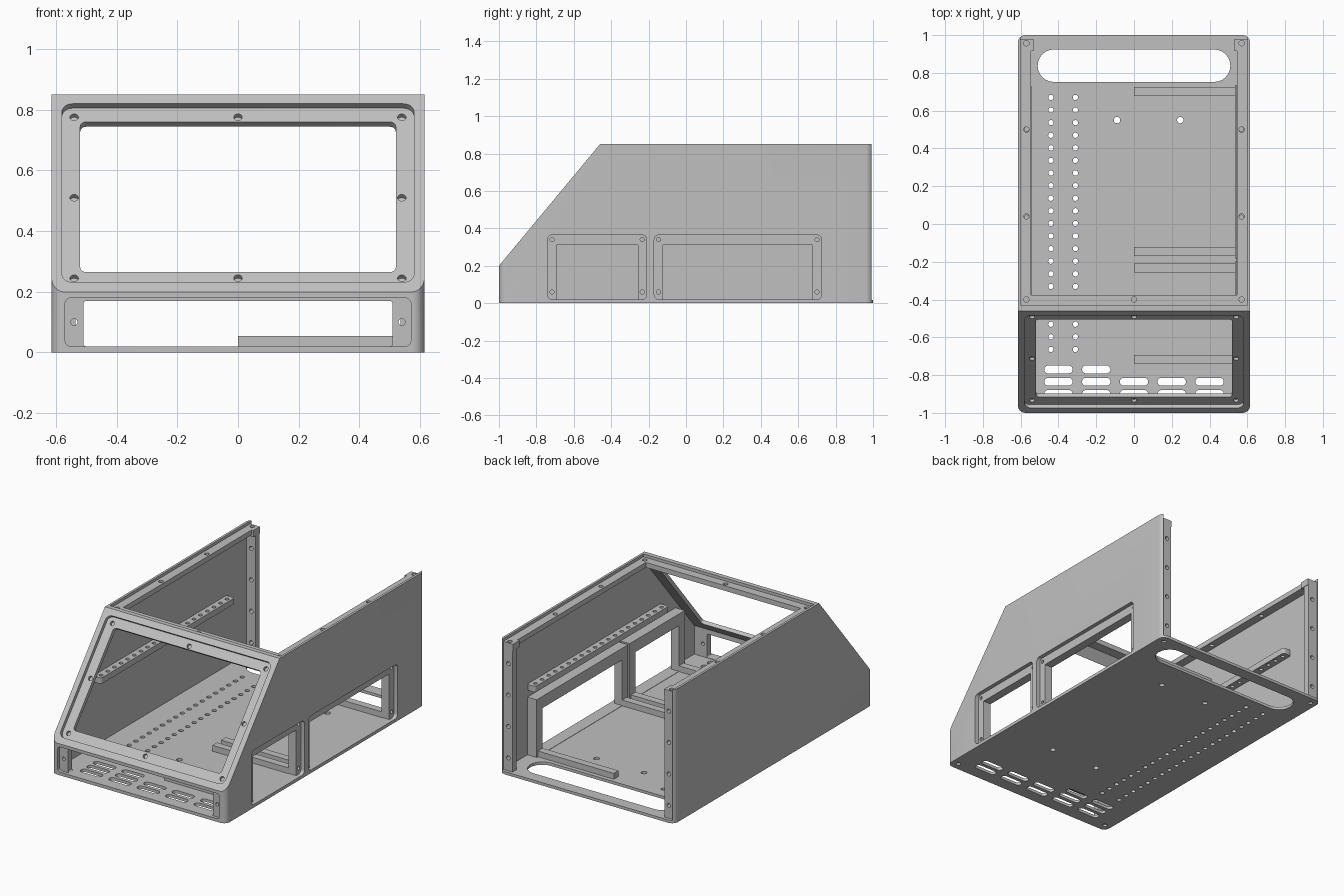
import bpy, bmesh, math
from mathutils import Matrix, Vector

if "Cube" in bpy.data.objects:
    bpy.data.objects.remove(bpy.data.objects["Cube"])

grey = bpy.data.materials.new("plain grey")
grey.use_nodes = True
colour = (0.53, 0.53, 0.53, 1)
grey.diffuse_color = colour
grey.node_tree.nodes["Principled BSDF"].inputs["Base Color"].default_value = colour

# Working planes: local z is the outward direction
FLAT = Matrix.Identity(4)
FRONT = Matrix.Rotation(math.pi / 2, 4, 'X')
SIDE = Matrix(((0, 0, 1, 0), (1, 0, 0, 0), (0, 1, 0, 0), (0, 0, 0, 1)))
SLOPE = Matrix.Translation((0, -0.73, 0.525)) @ Matrix.Rotation(math.atan2(0.65, 0.54), 4, 'X')


def outline(w, h, r):
    """Rectangle centred on the origin, with rounded corners when r > 0."""
    if r <= 0:
        return [(-w/2, -h/2), (w/2, -h/2), (w/2, h/2), (-w/2, h/2)]
    pts = []
    for i, (sx, sy) in enumerate(((1, 1), (-1, 1), (-1, -1), (1, -1))):
        for k in range(7):
            a = (i + k / 6) * math.pi / 2
            p = (sx * (w/2 - r) + r * math.cos(a), sy * (h/2 - r) + r * math.sin(a))
            if not pts or (Vector(p) - Vector(pts[-1])).length > 1e-5:
                pts.append(p)
    if (Vector(pts[0]) - Vector(pts[-1])).length < 1e-5:
        pts.pop()
    return pts


def extrude(bm, pts, lo, hi, frame):
    rings = [[bm.verts.new(frame @ Vector((x, y, z))) for x, y in pts] for z in (lo, hi)]
    bm.faces.new(rings[0][::-1])
    bm.faces.new(rings[1])
    for i in range(len(pts)):
        j = (i + 1) % len(pts)
        bm.faces.new((rings[0][i], rings[0][j], rings[1][j], rings[1][i]))


def make(name, pieces):
    """Object from pieces given as (points, low, high, frame)."""
    bm = bmesh.new()
    for p in pieces:
        extrude(bm, *p)
    bmesh.ops.recalc_face_normals(bm, faces=bm.faces)
    me = bpy.data.meshes.new(name)
    bm.to_mesh(me)
    bm.free()
    me.materials.append(grey)
    ob = bpy.data.objects.new(name, me)
    bpy.context.scene.collection.objects.link(ob)
    return ob


def piece(cx, cy, w, h, lo, hi, r=0, frame=FLAT):
    return ([(x + cx, y + cy) for x, y in outline(w, h, r)], lo, hi, frame)


def hole(cx, cy, lo, hi, r=0.014, frame=FLAT):
    return piece(cx, cy, 2 * r, 2 * r, lo, hi, r, frame)


def box(name, x0, x1, y0, y1, z0, z1):
    return make(name, [piece((x0 + x1)/2, (y0 + y1)/2, x1 - x0, y1 - y0, z0, z1)])


def cut(ob, pieces):
    cutter = make("cutter", pieces)
    mod = ob.modifiers.new("cut", 'BOOLEAN')
    mod.operation = 'DIFFERENCE'
    mod.solver = 'EXACT'
    mod.object = cutter
    bpy.context.view_layer.objects.active = ob
    bpy.ops.object.modifier_apply(modifier=mod.name)
    bpy.data.objects.remove(cutter)


# Shell: rounded block, sloped front, hollow and open at top and back
shell = make("case_shell", [piece(0, 0, 1.23, 2, 0, 0.85, 0.04)])
cut(shell, [piece(0, 0, 3, 3, 0, 1, 0, SLOPE)])
cavity = [(-0.94, 0.018), (-0.94, 0.2), (-0.43, 0.81), (-0.43, 1), (1.1, 1), (1.1, 0.018)]
cut(shell, [(cavity, -0.6, 0.6, SIDE)])

# Sloped display opening with a recessed ledge and screw holes
cut(shell, [piece(0, 0.001, 1.16, 0.765, -0.023, 0.05, 0.035, SLOPE)])
cut(shell, [piece(0, 0.003, 1.04, 0.644, -0.1, 0.05, 0.02, SLOPE)])
cut(shell, [hole(x, v, -0.04, 0.01, 0.014, SLOPE)
            for x in (-0.54, 0, 0.54) for v in (-0.345, 0, 0.345) if x or v])

# Lower front opening with recessed ears
cut(shell, [piece(0, 0.1, 1.14, 0.16, 0.98, 1.1, 0.02, FRONT)])
cut(shell, [piece(0, 0.095, 1.02, 0.15, 0.9, 1.1, 0.01, FRONT)])
cut(shell, [hole(x, 0.1, 0.9, 1.1, 0.011, FRONT) for x in (-0.54, 0.54)])

# Floor: perforation rows, mounting holes, vents and cable slot
floor_cuts = [hole(x, 0.67 - 0.0667 * i, -0.1, 0.1) for x in (-0.44, -0.31) for i in range(21)]
floor_cuts += [hole(x, y, -0.1, 0.1, 0.017) for x in (-0.09, 0.245) for y in (-0.46, 0.55)]
for y, count in ((-0.77, 2), (-0.835, 5), (-0.9, 5)):
    floor_cuts += [piece(-0.4 + 0.2 * i, y, 0.15, 0.042, -0.1, 0.1, 0.0209) for i in range(count)]
floor_cuts.append(piece(0, 0.838, 1.02, 0.172, -0.1, 0.1, 0.0855))
floor_cuts += [hole(x, y, -0.1, 0.012) for x in (-0.57, 0.57) for y in (-0.95, 0.955)]
cut(shell, floor_cuts)

# Side windows with inner frames, and floor strips beside them
for name, y0, y1 in (("front", -0.74, -0.21), ("rear", -0.17, 0.725)):
    mid, w = (y0 + y1) / 2, y1 - y0
    frame = box(name + "_window_frame", 0.535, 0.601, y0 - 0.012, y1 + 0.012, 0.017, 0.385)
    recess = [piece(mid, 0.1925, w, 0.345, 0.59, 0.7, 0.025, SIDE)]
    opening = [piece(mid, 0.165, w - 0.095, 0.29, 0.5, 0.7, 0, SIDE)]
    screws = [hole(y, z, 0.56, 0.7, 0.011, SIDE)
              for y in (y0 + 0.024, y1 - 0.024) for z in (0.06, 0.34)]
    for ob in (shell, frame):
        cut(ob, recess)
        cut(ob, opening)
    cut(frame, screws)
    for end, a in (("a", y0), ("b", y1 - 0.047)):
        box(name + "_floor_strip_" + end, 0, 0.536, a, a + 0.047, 0.017, 0.055)

# Lid ledge across the front of the top opening
ledge = box("front_lid_ledge", -0.6, 0.6, -0.45, -0.375, 0.80, 0.832)
cut(ledge, [hole(x, -0.4, 0.7, 0.9) for x in (-0.57, 0, 0.57)])

# Mirrored side parts: lid ledges, back flanges, corner blocks, drilled rails
for side, s in (("left", 1), ("right", -1)):
    def span(name, inner, *rest):
        return box(side + name, *sorted((s * inner, s * 0.601)), *rest)

    ledge = span("_lid_ledge", 0.545, -0.376, 0.93, 0.80, 0.832)
    cut(ledge, [hole(s * 0.57, y, 0.7, 0.9) for y in (0.04, 0.5)])

    flange = span("_back_flange", 0.535, 0.94, 0.98, 0.017, 0.80)
    cut(flange, [hole(s * 0.565, z, -1.1, -0.9, 0.013, FRONT) for z in (0.1, 0.3, 0.5, 0.7)])

    block = span("_corner_block", 0.532, 0.915, 0.98, 0.79, 0.832)
    cut(block, [hole(s * 0.57, 0.957, 0.81, 0.9)])

    rail = make(side + "_drilled_rail", [piece(s * 0.5725, 0.07, 0.06, 1.34, 0.43, 0.468, 0.015)])
    cut(rail, [hole(s * 0.568, -0.565 + 0.0667 * i, 0.4, 0.5, 0.012) for i in range(20)])

# Smooth the rounded corners, keep edges sharp
for ob in bpy.context.scene.objects:
    ob.select_set(ob.type == 'MESH')
bpy.context.view_layer.objects.active = shell
bpy.ops.object.shade_smooth_by_angle(angle=math.radians(30))
